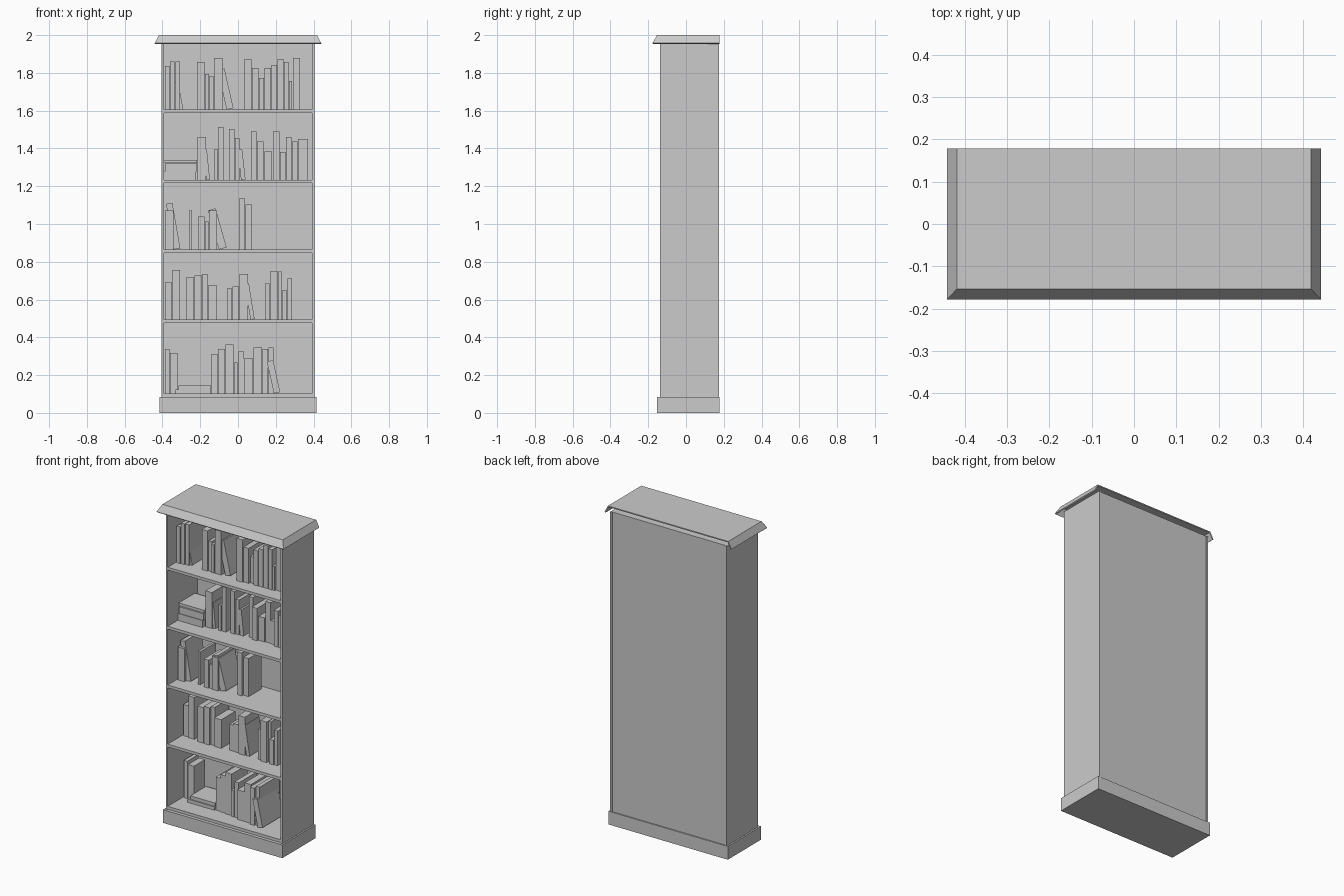
import bpy, bmesh, math, random
from mathutils import Matrix, Vector

random.seed(4)
BACK, FRONT = 0.175, -0.138


def box(name, x0, x1, y0, y1, z0, z1, lean=0.0):
    """Axis-aligned box; lean tips it sideways (towards -x) about its bottom right corner."""
    bm = bmesh.new()
    bmesh.ops.create_cube(bm, size=1)
    bmesh.ops.scale(bm, vec=(x1 - x0, y1 - y0, z1 - z0), verts=bm.verts)
    bmesh.ops.translate(bm, vec=((x0 + x1) / 2, (y0 + y1) / 2, (z0 + z1) / 2), verts=bm.verts)
    if lean:
        bmesh.ops.rotate(bm, cent=(x0, 0, z0), matrix=Matrix.Rotation(-lean, 3, 'Y'), verts=bm.verts)
        drop = z0 - min(v.co.z for v in bm.verts)
        bmesh.ops.translate(bm, vec=(0, 0, drop), verts=bm.verts)
    return finish(name, bm)


def finish(name, bm):
    me = bpy.data.meshes.new(name)
    bm.to_mesh(me)
    bm.free()
    ob = bpy.data.objects.new(name, me)
    bpy.context.collection.objects.link(ob)
    return ob


# Carcass: plinth, sides, back panel, top board
box("plinth", -0.415, 0.415, -0.153, 0.178, 0, 0.083)
for side, s in (("left", -1), ("right", 1)):
    a, b = sorted((s * 0.393, s * 0.405))
    box(side + "_side", a, b, FRONT, BACK, 0.083, 1.965)
box("back_panel", -0.393, 0.393, 0.158, 0.170, 0.083, 1.965)
box("top_board", -0.393, 0.393, FRONT, 0.158, 1.955, 1.965)

# Shelves
SHELF_TOPS = [0.103, 0.494, 0.865, 1.234, 1.605]
for i, z in enumerate(SHELF_TOPS):
    box(f"shelf_{i + 1}", -0.393, 0.393, FRONT + 0.002, 0.158, z - 0.018, z)

# Crown: sloped hood, open below and behind
bm = bmesh.new()
low = [bm.verts.new(p) for p in ((-.441, .178, 1.957), (-.441, -.178, 1.957), (.441, -.178, 1.957), (.441, .178, 1.957))]
top = [bm.verts.new(p) for p in ((-.418, .178, 2), (-.418, -.153, 2), (.418, -.153, 2), (.418, .178, 2))]
for i in range(3):
    bm.faces.new((low[i], low[i + 1], top[i + 1], top[i]))
bm.faces.new(top)
crown = finish("crown", bm)
mod = crown.modifiers.new("thickness", 'SOLIDIFY')
mod.thickness = 0.008
mod.offset = -1


def row(shelf, start, front, *books):
    """Upright books side by side, each (width, height)."""
    x, z = start, SHELF_TOPS[shelf]
    for w, h in books:
        y = front + random.uniform(-0.012, 0.012)
        box("book", x, x + w, y, random.uniform(0.125, 0.145), z, z + h)
        x += w + 0.003


def leaning(shelf, x, front, w, h, shift):
    """Book whose top is shifted sideways to the left."""
    z = SHELF_TOPS[shelf]
    box("leaning_book", x, x + w, front, 0.13, z, z + h, math.asin(shift / h))


def stack(shelf, front, *books):
    """Flat books from the bottom up, each (left, right, thickness)."""
    z = SHELF_TOPS[shelf]
    for a, b, t in books:
        box("flat_book", a, b, front + random.uniform(-0.008, 0.008), 0.135, z, z + t - 0.001)
        z += t


# Bottom shelf
row(0, -.386, .02, (.024, .234), (.040, .213))
stack(0, -.02, (-.332, -.143, .022), (-.316, -.143, .022))
row(0, -.140, -.03, (.032, .208), (.035, .234), (.043, .260), (.019, .165), (.030, .223))
row(0, .032, -.06, (.048, .186), (.043, .244), (.030, .234), (.026, .244))
leaning(0, .190, -.075, .034, .173, .037)

# Second shelf
row(1, -.386, 0, (.037, .196), (.040, .263))
row(1, -.275, -.01, (.042, .223), (.040, .234), (.026, .240), (.048, .180))
row(1, -.058, -.01, (.026, .164), (.035, .175), (.045, .240))
leaning(1, .066, -.01, .022, .190, .030)
row(1, .143, -.01, (.024, .191), (.042, .255), (.016, .255), (.026, .154), (.023, .218))

# Third shelf
row(2, -.386, -.045, (.045, .207))
leaning(2, -.339, -.03, .034, .245, .042)
row(2, -.259, -.04, (.016, .207))
row(2, -.212, -.035, (.034, .175), (.018, .149), (.042, .207))
leaning(2, -.101, -.03, .042, .215, .058)
row(2, .005, -.01, (.032, .270), (.034, .239))

# Fourth shelf
stack(3, -.03, (-.391, -.222, .045), (-.386, -.216, .043), (-.396, -.217, .018))
row(3, -.214, -.02, (.045, .226))
leaning(3, -.166, -.01, .017, .160, .016)
row(3, -.124, -.01, (.016, .162), (.029, .279))
row(3, -.048, -.01, (.029, .268), (.024, .220))
leaning(3, .016, 0, .024, .160, .018)
row(3, .069, 0, (.029, .255), (.035, .204), (.042, .151), (.035, .255))
row(3, .222, 0, (.029, .146), (.029, .226), (.029, .204), (.053, .215))

# Top shelf
row(4, -.386, -.045, (.024, .231), (.024, .255), (.026, .255))
leaning(4, -.306, -.04, .016, .150, .027)
row(4, -.217, -.04, (.040, .252), (.021, .189), (.019, .178), (.045, .274))
leaning(4, -.060, -.04, .037, .215, .048)
row(4, .032, -.05, (.040, .266), (.034, .220), (.026, .167), (.034, .220))
row(4, .177, -.045, (.029, .236), (.032, .268), (.024, .252), (.016, .151), (.037, .274))
